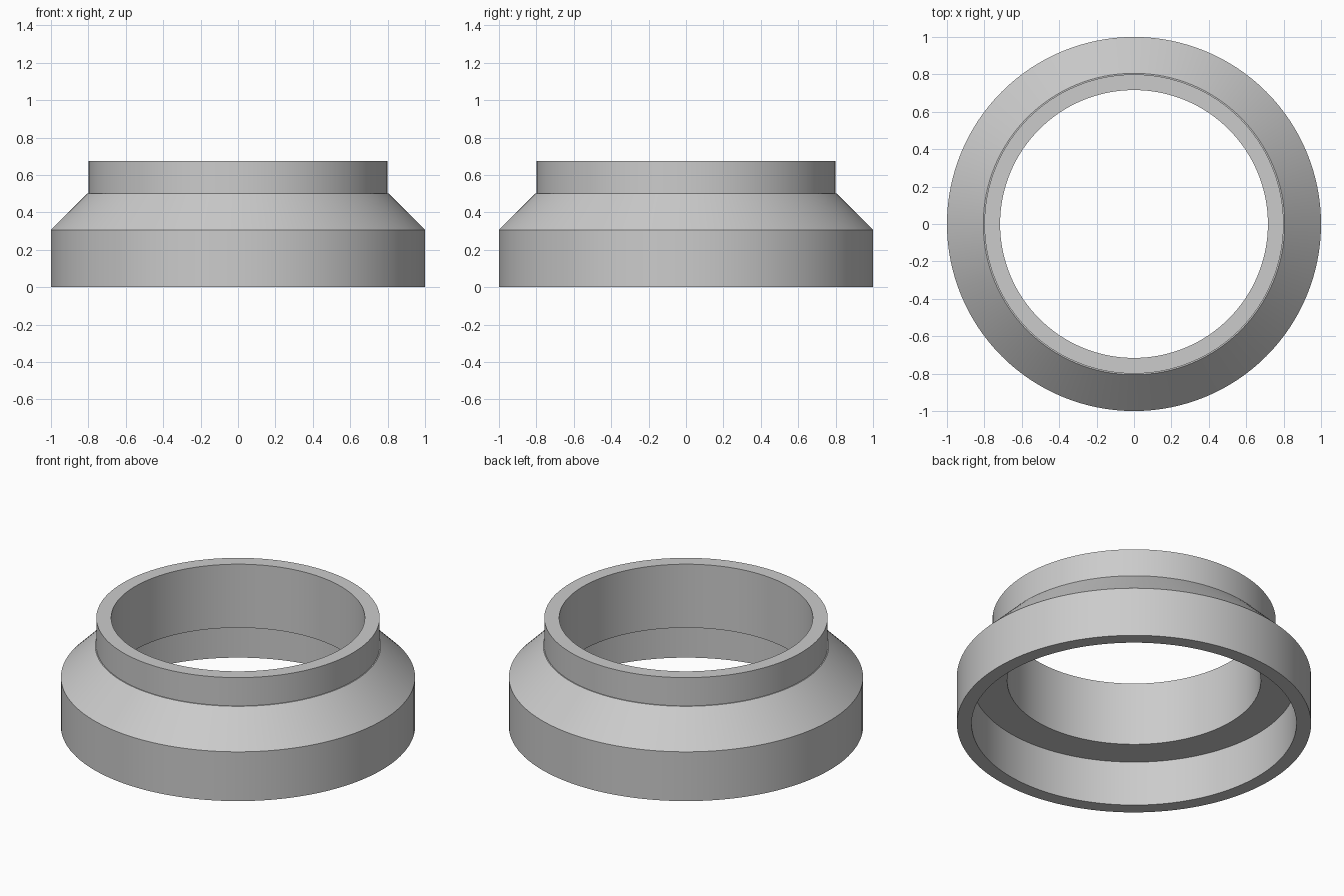
import bpy
import bmesh
import math
from mathutils import Vector

cube = bpy.data.objects.get("Cube")
if cube:
    bpy.data.objects.remove(cube, do_unlink=True)

SEGMENTS = 128

# Plain grey material
grey = bpy.data.materials.new("plain_grey")
grey.use_nodes = True
colour = (0.6, 0.6, 0.6, 1.0)
grey.diffuse_color = colour
grey.node_tree.nodes["Principled BSDF"].inputs["Base Color"].default_value = colour


def lathe(name, profile, material):
    """Revolve a closed (radius, height) profile about the z axis."""
    bm = bmesh.new()
    verts = [bm.verts.new((r, 0, z)) for r, z in profile]
    edges = [bm.edges.new((v, verts[(i + 1) % len(verts)]))
             for i, v in enumerate(verts)]
    bmesh.ops.spin(bm, geom=verts + edges, cent=Vector(), axis=Vector((0, 0, 1)),
                   angle=math.tau, steps=SEGMENTS, use_duplicate=False)
    bmesh.ops.remove_doubles(bm, verts=bm.verts[:], dist=0.0005)
    bmesh.ops.recalc_face_normals(bm, faces=bm.faces[:])
    mesh = bpy.data.meshes.new(name)
    bm.to_mesh(mesh)
    bm.free()
    mesh.materials.append(material)
    obj = bpy.data.objects.new(name, mesh)
    bpy.context.collection.objects.link(obj)
    bpy.ops.object.select_all(action="DESELECT")
    obj.select_set(True)
    bpy.context.view_layer.objects.active = obj
    bpy.ops.object.shade_smooth_by_angle(angle=math.radians(30))
    return obj


# Stepped collar: wide skirt, sloped shoulder, narrow neck, two-stage bore
lathe("adapter_ring", [
    (0.917, 0.0), (1.0, 0.0),        # bottom rim
    (1.0, 0.307), (0.806, 0.5),      # skirt and shoulder
    (0.8, 0.5), (0.8, 0.676),        # neck
    (0.716, 0.676), (0.716, 0.28),   # top rim and narrow bore
    (0.917, 0.28),                   # inner ledge above the wide bore
], grey)
